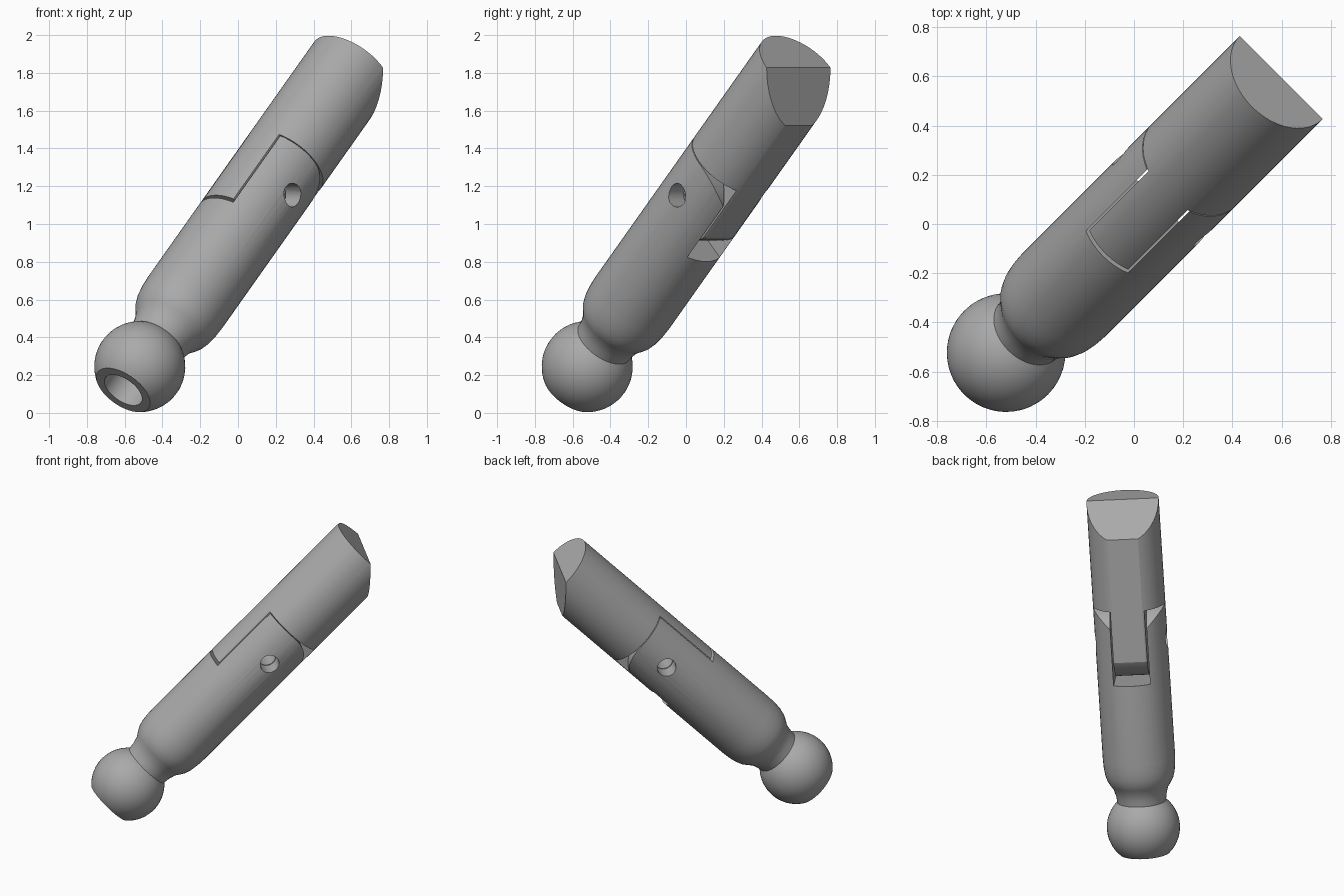
import bpy, bmesh
from math import sin, cos, pi, radians, sqrt
from mathutils import Matrix, Vector

cube = bpy.data.objects.get("Cube")
if cube:
    bpy.data.objects.remove(cube)

grey = bpy.data.materials.new("plain grey")
grey.use_nodes = True
grey.diffuse_color = (0.4, 0.4, 0.4, 1)
grey.node_tree.nodes["Principled BSDF"].inputs["Base Color"].default_value = (0.4, 0.4, 0.4, 1)

# Local frame: z along the rod, y towards its upper side, x along the hinge pin
along = Vector((0.5, 0.5, sqrt(0.5)))
upper = Vector((-0.5, -0.5, sqrt(0.5)))
across = upper.cross(along)
FRAME = Matrix((across, upper, along)).transposed().to_4x4()
FRAME.translation = (-0.52, -0.523, 0.245)

R = 0.239         # rod radius
BALL = 0.241      # ball radius
PIN = 1.284       # hinge position along the rod
SHOULDER = PIN + R
END = 2.238
SLOT, TONGUE = 0.121, 0.112


def make_object(name, bm):
    bmesh.ops.remove_doubles(bm, verts=bm.verts, dist=1e-5)
    bmesh.ops.recalc_face_normals(bm, faces=bm.faces)
    mesh = bpy.data.meshes.new(name)
    bm.to_mesh(mesh)
    bm.free()
    mesh.materials.append(grey)
    obj = bpy.data.objects.new(name, mesh)
    bpy.context.collection.objects.link(obj)
    return obj


def lathe(name, profile, steps=48):
    """Revolve (radius, height) points around the rod axis."""
    bm = bmesh.new()
    verts = [bm.verts.new((r, 0, s)) for r, s in profile]
    edges = [bm.edges.new(pair) for pair in zip(verts, verts[1:])]
    bmesh.ops.spin(bm, geom=verts + edges, cent=(0, 0, 0), axis=(0, 0, 1),
                   angle=2 * pi, steps=steps, use_merge=True)
    return make_object(name, bm)


def prism(outline, x0=-0.5, x1=0.5):
    """Extrude a (y, z) outline along the pin direction."""
    bm = bmesh.new()
    face = bm.faces.new([bm.verts.new((x0, y, z)) for y, z in outline])
    out = bmesh.ops.extrude_face_region(bm, geom=[face])
    moved = [v for v in out["geom"] if isinstance(v, bmesh.types.BMVert)]
    bmesh.ops.translate(bm, verts=moved, vec=(x1 - x0, 0, 0))
    return make_object("cutter", bm)


def box(y0, y1, z0, z1, x0=-0.5, x1=0.5):
    return prism([(y0, z0), (y1, z0), (y1, z1), (y0, z1)], x0, x1)


def arc(radius, start, stop, count, cy=0, cz=0):
    angles = [radians(start + (stop - start) * i / count) for i in range(count + 1)]
    return [(cy + radius * cos(a), cz + radius * sin(a)) for a in angles]


def cut(obj, cutter):
    cutter.hide_render = True
    mod = obj.modifiers.new("cut", "BOOLEAN")
    mod.operation, mod.solver, mod.object = "DIFFERENCE", "EXACT", cutter
    bpy.context.view_layer.objects.active = obj
    bpy.ops.object.modifier_apply(modifier=mod.name)
    bpy.data.objects.remove(cutter)


def rounded_corner(side):
    """Waste outside the quarter round on the lower side of the hinge."""
    edge = arc(R, 180, 180 - side * 90, 16, 0, PIN)
    far = PIN + side * 0.4
    return prism(edge + [(0, far), (-0.4, far), (-0.4, PIN)])


def pin_hole():
    return prism(arc(0.063, 0, 345, 23, 0, PIN))


# Lower half: hollow ball, neck and rod ending in a fork
flat = -sqrt(BALL ** 2 - 0.165 ** 2)
ball = [(BALL * cos(a), BALL * sin(a)) for a in
        [radians(-46.8 + 94.8 * i / 20) for i in range(21)]]
neck = [(0.166, 0.22), (0.18, 0.27), (0.2, 0.3), (0.217, 0.33),
        (0.229, 0.37), (0.236, 0.42), (R, 0.48)]
fork = lathe("ball_and_fork", [(0, 0.1), (0.115, 0.1), (0.115, flat)]
             + ball + neck + [(R, SHOULDER), (0, SHOULDER)])
cut(fork, box(-0.5, 0.5, 1.025, 2, -SLOT, SLOT))
cut(fork, rounded_corner(1))
cut(fork, pin_hole())

# Upper half: rod with a hinge tongue and a slanted end
tip = PIN - R
rod = lathe("upper_rod", [(0, tip), (R, tip), (R, END), (0, END)])
for x0, x1 in ((-0.5, -TONGUE), (TONGUE, 0.5)):
    cut(rod, box(-0.5, 0.5, 0.5, SHOULDER + 0.005, x0, x1))
cut(rod, rounded_corner(-1))
cut(rod, prism([(0, END), (-0.4, END - 0.4), (-0.4, END + 0.3), (0, END + 0.3)]))
cut(rod, box(-0.5, -0.216, 0.5, 3))
cut(rod, pin_hole())

# Place along the slanted axis and shade
bpy.ops.object.select_all(action="DESELECT")
for obj in (fork, rod):
    obj.matrix_world = FRAME
    obj.select_set(True)
bpy.context.view_layer.objects.active = rod
bpy.ops.object.shade_smooth_by_angle(angle=radians(25))
